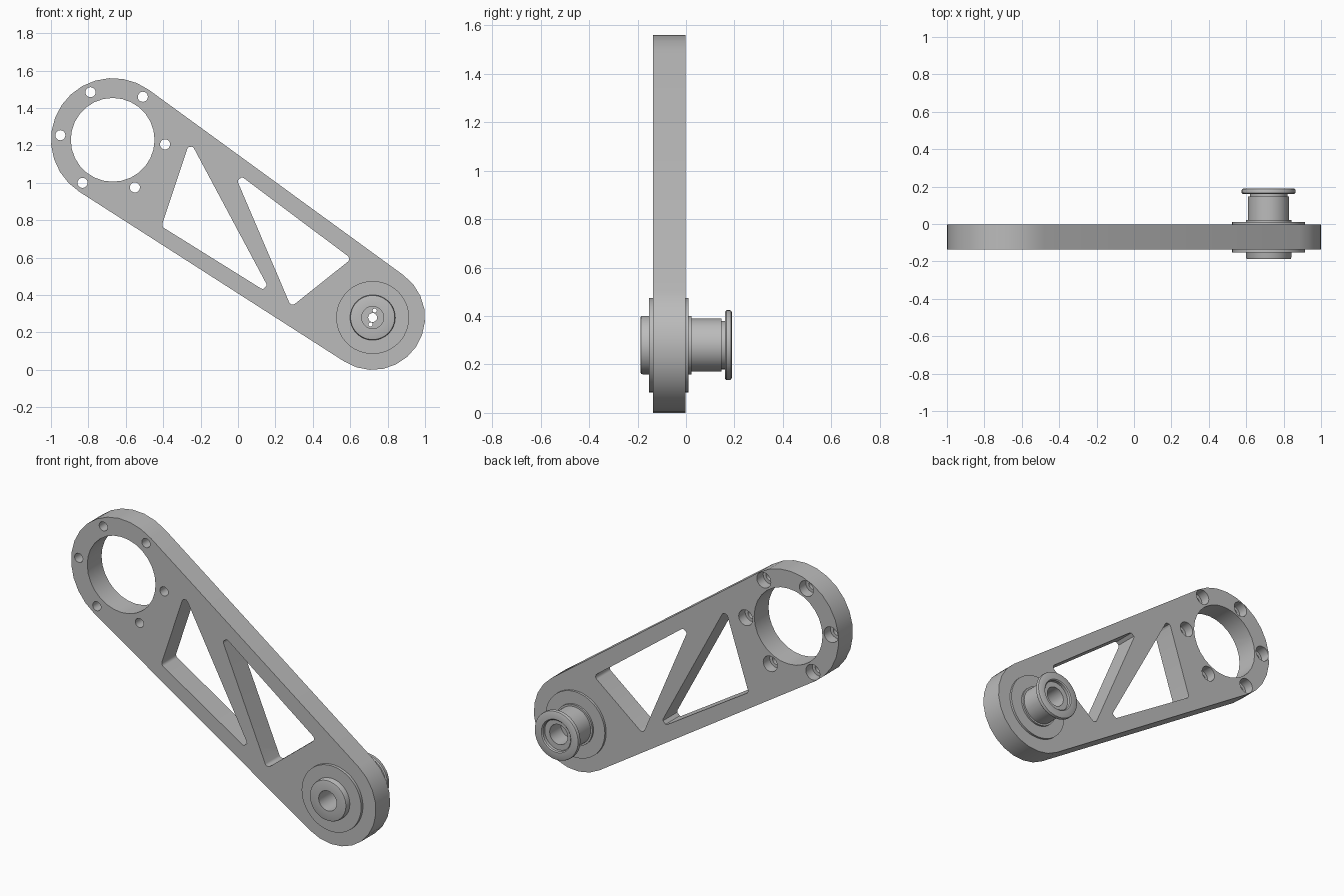
import bpy, bmesh, math
from mathutils import Vector

if "Cube" in bpy.data.objects:
    bpy.data.objects.remove(bpy.data.objects["Cube"], do_unlink=True)

grey = bpy.data.materials.new("machined grey")
grey.use_nodes = True
grey.diffuse_color = (0.5, 0.5, 0.5, 1)
grey.node_tree.nodes["Principled BSDF"].inputs["Base Color"].default_value = (0.5, 0.5, 0.5, 1)

FRONT, BACK = -0.136, -0.002          # faces of the arm
RING, RING_R = Vector((-0.67, 1.23)), 0.33
HUB, HUB_R = Vector((0.72, 0.28)), 0.28


def finish(name, bm):
    bmesh.ops.recalc_face_normals(bm, faces=bm.faces)
    mesh = bpy.data.meshes.new(name)
    bm.to_mesh(mesh)
    bm.free()
    mesh.materials.append(grey)
    obj = bpy.data.objects.new(name, mesh)
    bpy.context.collection.objects.link(obj)
    return obj


def smooth(obj):
    bpy.ops.object.select_all(action='DESELECT')
    obj.select_set(True)
    bpy.context.view_layer.objects.active = obj
    bpy.ops.object.shade_smooth_by_angle(angle=math.radians(32))


def prism(name, outline, y0, y1):
    """Extrude an (x, z) outline along y."""
    bm = bmesh.new()
    face = bm.faces.new([bm.verts.new((p[0], y0, p[1])) for p in outline])
    made = bmesh.ops.extrude_face_region(bm, geom=[face])["geom"]
    bmesh.ops.translate(bm, vec=(0, y1 - y0, 0),
                        verts=[v for v in made if isinstance(v, bmesh.types.BMVert)])
    return finish(name, bm)


def lathe(name, profile, centre, sides=48, ring=True):
    """Turn (radius, y) points about a y axis; ring profiles close on themselves."""
    bm = bmesh.new()
    loops = []
    for i in range(sides):
        a = math.tau * i / sides
        loops.append([bm.verts.new((centre[0] + r * math.cos(a), y, centre[1] + r * math.sin(a)))
                      for r, y in profile])
    n = len(profile)
    for i in range(sides):
        a, b = loops[i], loops[(i + 1) % sides]
        for j in range(n if ring else n - 1):
            k = (j + 1) % n
            bm.faces.new((a[j], a[k], b[k], b[j]))
    if not ring:
        for j in (0, n - 1):
            bm.faces.new([loop[j] for loop in loops])
    return finish(name, bm)


def arc(centre, radius, start, end, steps):
    return [centre + radius * Vector((math.cos(t), math.sin(t)))
            for t in (start + (end - start) * i / steps for i in range(steps + 1))]


def rounded(corners, radius, steps=5):
    """Fillet every corner of a polygon."""
    points = []
    for i, c in enumerate(corners):
        c = Vector(c)
        u = (Vector(corners[i - 1]) - c).normalized()
        v = (Vector(corners[(i + 1) % len(corners)]) - c).normalized()
        half = u.angle(v) / 2
        mid = c + (u + v).normalized() * radius / math.sin(half)
        reach = radius / math.tan(half)
        first, last = c + u * reach - mid, c + v * reach - mid
        for s in range(steps + 1):
            points.append(mid + first.lerp(last, s / steps).normalized() * radius)
    return points


def cut(target, cutters):
    for cutter in cutters:
        cutter.hide_render = True
        mod = target.modifiers.new("cut", 'BOOLEAN')
        mod.operation, mod.solver, mod.object = 'DIFFERENCE', 'EXACT', cutter
    bpy.context.view_layer.update()
    result = bpy.data.meshes.new_from_object(
        target.evaluated_get(bpy.context.evaluated_depsgraph_get()))
    target.modifiers.clear()
    target.data = result
    for cutter in cutters:
        bpy.data.objects.remove(cutter, do_unlink=True)


# Arm: two round ends joined by tangent sides
axis = HUB - RING
heading = math.atan2(axis.y, axis.x)
spread = math.acos((RING_R - HUB_R) / axis.length)
outline = arc(RING, RING_R, heading + spread, heading + math.tau - spread, 14)
outline += arc(HUB, HUB_R, heading - spread, heading + spread, 12)
arm = prism("arm", outline, FRONT, BACK)

# Openings: large ring, hub seat, triangular windows
through = [(1, FRONT - 0.1), (1, BACK + 0.1)]
cutters = [lathe("ring_cutter", [(0.224 * r, y) for r, y in through], RING, 28, False),
           lathe("hub_cutter", [(0.15 * r, y) for r, y in through], HUB, 32, False)]
windows = [[(-0.257, 1.225), (-0.409, 0.767), (0.186, 0.396)],
           [(-0.029, 1.07), (0.607, 0.594), (0.284, 0.337)]]
for window in windows:
    cutters.append(prism("window_cutter", rounded(window, 0.02), FRONT - 0.1, BACK + 0.1))

# Six bolt holes, counterbored from the back
bore = [(0.027, FRONT - 0.1), (0.027, BACK - 0.06), (0.046, BACK - 0.06), (0.046, BACK + 0.1)]
for place in arc(RING, 0.281, math.radians(-5), math.radians(295), 5):
    cutters.append(lathe("bolt_cutter", bore, place, 20, False))
cut(arm, cutters)
smooth(arm)

# Flanged bearing through the hub end
smooth(lathe("bearing", [(0.1, -0.153), (0.195, -0.153), (0.195, 0.011), (0.1, 0.011)], HUB))

# Hollow spool with front boss, collar, neck and rounded back flange
spool = [(0.059, -0.188), (0.112, -0.188), (0.118, -0.186), (0.121, -0.179), (0.121, 0.022),
         (0.11, 0.022), (0.11, 0.147), (0.1, 0.147), (0.1, 0.161),
         (0.138, 0.161), (0.144, 0.167), (0.144, 0.181), (0.142, 0.186), (0.136, 0.189),
         (0.097, 0.189), (0.091, 0.183), (0.091, 0.165), (0.059, 0.165)]
smooth(lathe("spool", spool, HUB))

# Web inside the spool bore, with a centre hole and two pin holes
web = lathe("spool_web", [(0.062, 0.03), (0.062, 0.06)], HUB, 48, False)
pin = Vector((0.011, 0.037))
cut(web, [lathe("web_cutter", [(r, -0.1), (r, 0.15)], place, 20, False)
          for r, place in ((0.024, HUB), (0.011, HUB + pin), (0.011, HUB - pin))])
smooth(web)
